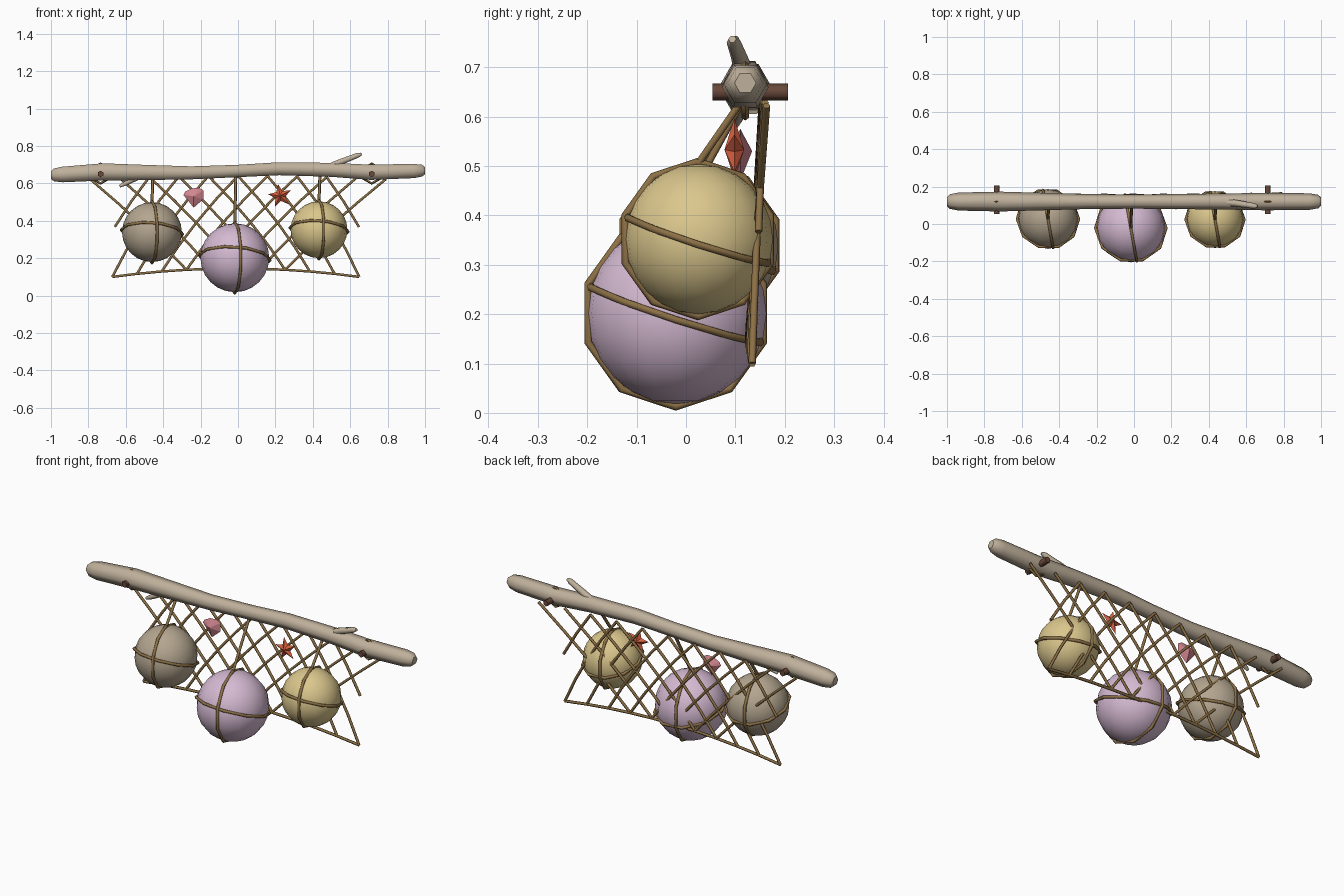
import bpy, bmesh, math

if "Cube" in bpy.data.objects:
    bpy.data.objects.remove(bpy.data.objects["Cube"])


def lin(c):
    c /= 255
    return c / 12.92 if c <= 0.04045 else ((c + 0.055) / 1.055) ** 2.4


def mat(name, r, g, b):
    m = bpy.data.materials.new(name)
    m.diffuse_color = (lin(r), lin(g), lin(b), 1)
    m.use_nodes = True
    m.node_tree.nodes["Principled BSDF"].inputs["Base Color"].default_value = m.diffuse_color
    return m


WOOD = mat("driftwood", 191, 176, 155)
ROPE = mat("rope_brown", 140, 112, 70)
PEG = mat("dark_peg", 104, 72, 58)
GREY = mat("stone_grey", 180, 166, 144)
PINK = mat("lilac_glass", 213, 186, 210)
GOLD = mat("straw_glass", 219, 199, 141)
STAR = mat("coral_red", 220, 98, 66)
SHELL = mat("shell_pink", 210, 134, 144)


def finish(ob, name, m, smooth=True):
    ob.name = name
    ob.data.materials.clear()
    ob.data.materials.append(m)
    if smooth:
        bpy.ops.object.select_all(action='DESELECT')
        ob.select_set(True)
        bpy.context.view_layer.objects.active = ob
        bpy.ops.object.shade_smooth_by_angle(angle=math.radians(62))
    return ob


def tubes(name, paths, m):
    """Hexagonal tubes; each path is a list of (x, y, z, radius)."""
    cu = bpy.data.curves.new(name, 'CURVE')
    cu.dimensions = '3D'
    cu.bevel_depth = 1
    cu.bevel_resolution = 1
    cu.use_fill_caps = True
    for path in paths:
        s = cu.splines.new('POLY')
        s.points.add(len(path) - 1)
        for p, (x, y, z, r) in zip(s.points, path):
            p.co = (x, y, z, 1)
            p.radius = r
    ob = bpy.data.objects.new(name, cu)
    bpy.context.collection.objects.link(ob)
    bpy.ops.object.select_all(action='DESELECT')
    ob.select_set(True)
    bpy.context.view_layer.objects.active = ob
    bpy.ops.object.convert(target='MESH')
    return finish(bpy.context.object, name, m)


def ring(name, loc, major, minor, rot):
    bpy.ops.mesh.primitive_torus_add(major_segments=10, minor_segments=6,
                                     major_radius=major, minor_radius=minor,
                                     location=loc, rotation=[math.radians(a) for a in rot])
    return finish(bpy.context.object, name, ROPE)


def plaque(name, loc, outline, bulge, m):
    """Flat-faced outline in the xz plane with a raised point front and back."""
    bm = bmesh.new()
    rim = [bm.verts.new((x, 0, z)) for x, z in outline]
    for s in (-1, 1):
        tip = bm.verts.new((0, s * bulge, 0))
        for a, b in zip(rim, rim[1:] + rim[:1]):
            bm.faces.new((a, b, tip))
    bmesh.ops.recalc_face_normals(bm, faces=bm.faces)
    me = bpy.data.meshes.new(name)
    bm.to_mesh(me)
    bm.free()
    ob = bpy.data.objects.new(name, me)
    ob.location = loc
    bpy.context.collection.objects.link(ob)
    return finish(ob, name, m, smooth=False)


# driftwood beam with two broken twigs
beam = [(-1, .645, .024), (-.985, .645, .039), (-.94, .647, .048), (-.72, .661, .053),
        (-.5, .658, .047), (-.25, .656, .04), (0, .666, .038), (.22, .678, .04),
        (.5, .672, .043), (.71, .659, .047), (.94, .666, .044), (.985, .668, .036), (1, .668, .022)]
tubes("driftwood_beam", [[(x, .12, z, r) for x, z, r in beam]], WOOD)
tubes("twigs", [
    [(.46, .12, .675, .021), (.55, .11, .715, .018), (.64, .097, .75, .015), (.66, .094, .757, .008)],
    [(-.5, .12, .65, .018), (-.6, .105, .6, .014), (-.632, .1, .584, .008)]], WOOD)

# wall pegs, each with a rope grommet
for side, x in (("left", -.735), ("right", .715)):
    bpy.ops.mesh.primitive_cylinder_add(vertices=6, radius=.017, depth=.153,
                                        location=(x, .13, .65), rotation=(math.pi / 2, 0, 0))
    finish(bpy.context.object, side + "_peg", PEG)
    bpy.ops.mesh.primitive_torus_add(major_segments=6, minor_segments=5, major_radius=.052,
                                     minor_radius=.008, location=(x, .12, .652),
                                     rotation=(math.pi / 2, math.pi / 6, 0))
    finish(bpy.context.object, side + "_grommet", ROPE)

# net of crossing ropes; each leans three columns from top to bottom
R, LEAN = .0075, 3


def net_point(col, t):
    """Column -5..5, t = 0 at the beam and 1 at the bottom rope."""
    u = col / 5
    sag = 1 - u * u
    half = .79 - .13 * t
    z = .622 - .522 * t + sag * (.018 + .027 * t)
    y = .163 - .029 * t - .008 * sag
    return (half * u - .012 * t, y, z, R)


strands = []
for side in (-1, 1):
    for k in range(-5, 4):
        end = 4 if k + LEAN <= 5 else 2      # outermost rope stops half way
        strands.append([net_point(side * (k + LEAN * s / 4), s / 4) for s in range(end + 1)])
tubes("net", strands, ROPE)
tubes("net_bottom_rope", [[net_point(k, 1) for k in range(-5, 6)]], ROPE)

# three round floats, each with two rope bands and a hanger
for name, (x, y, z), r, m in (("grey_float", (-.46, .027, .339), .16, GREY),
                              ("lilac_float", (-.017, -.021, .202), .184, PINK),
                              ("straw_float", (.433, .024, .352), .152, GOLD)):
    bpy.ops.mesh.primitive_uv_sphere_add(segments=16, ring_count=12, radius=r, location=(x, y, z))
    finish(bpy.context.object, name, m)
    ring(name + "_upright_band", (x, y, z), r * 1.03, .008, (0, 90, 10))
    ring(name + "_level_band", (x, y, z), r * 1.03, .008, (-18, 4, 0))
    tubes(name + "_hanger", [[(x, y, z + r, .008), (x + .005, .122, .645, .008)]], ROPE)

# starfish and shell caught in the net
arms = []
for k in range(10):
    a = math.radians(100 + 36 * k)
    rad = .028 if k % 2 else .065
    arms.append((rad * math.cos(a), rad * math.sin(a)))
plaque("starfish", (.225, .098, .533), arms, .02, STAR)
plaque("shell", (-.237, .11, .53),
       [(.0, -.06), (-.055, .008), (-.045, .025), (-.01, .043), (.03, .045), (.052, .032), (.052, -.015)],
       .024, SHELL)
